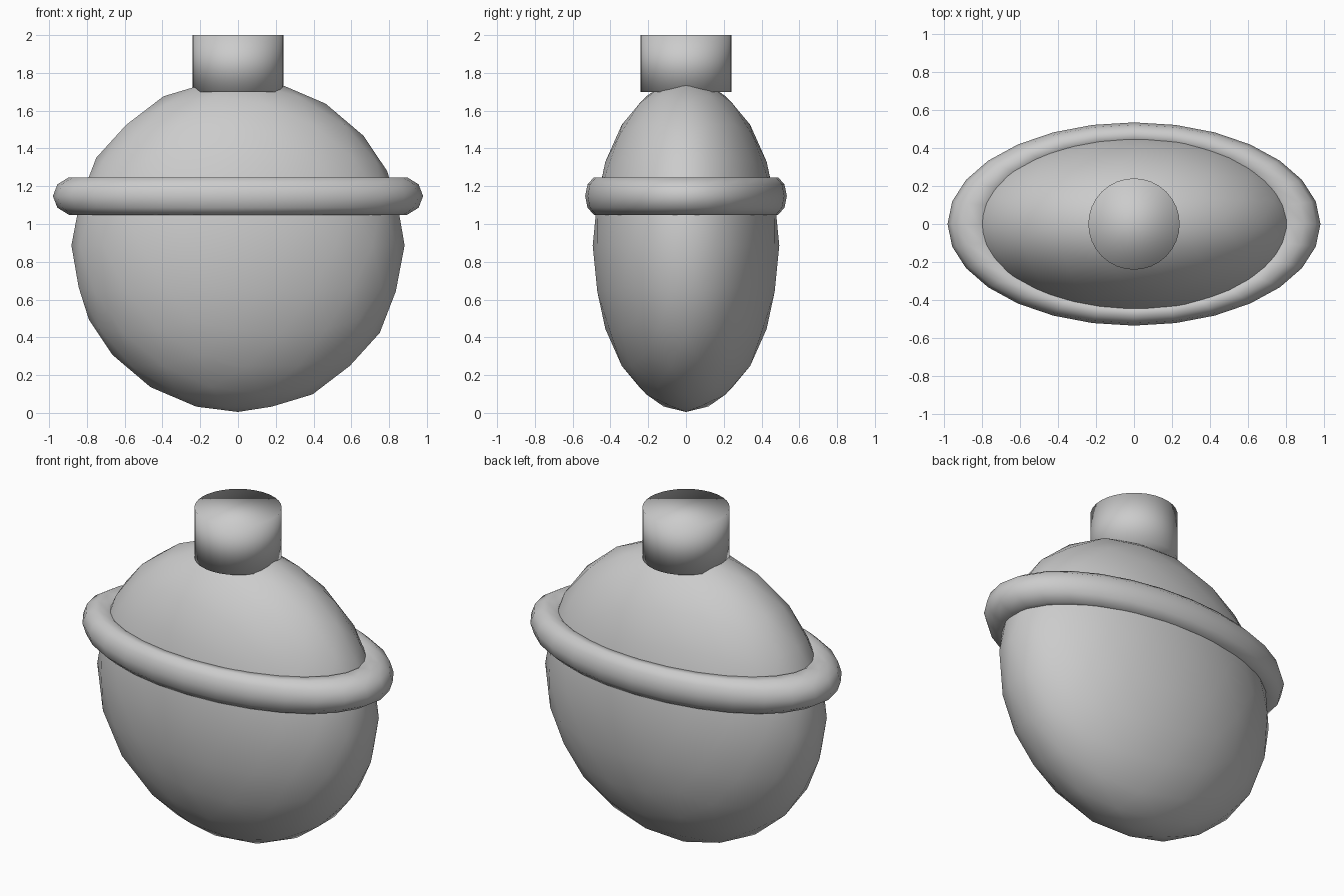
import bpy
import math

if "Cube" in bpy.data.objects:
    bpy.data.objects.remove(bpy.data.objects["Cube"])

grey = bpy.data.materials.new("plain_grey")
grey.diffuse_color = (0.6, 0.6, 0.6, 1.0)
grey.use_nodes = True
grey.node_tree.nodes["Principled BSDF"].inputs["Base Color"].default_value = grey.diffuse_color


def finish(name, scale=(1, 1, 1)):
    """Name, scale, smooth and colour the primitive just added."""
    obj = bpy.context.object
    obj.name = name
    obj.scale = scale
    bpy.ops.object.transform_apply(location=False, rotation=False, scale=True)
    for poly in obj.data.polygons:
        poly.use_smooth = True
    obj.data.materials.clear()
    obj.data.materials.append(grey)
    return obj


# Flattened round body
bpy.ops.mesh.primitive_ico_sphere_add(subdivisions=3, radius=0.882, location=(0, 0, 0.887))
finish("body", (1, 0.56, 1))

# Oval band around the shoulder
bpy.ops.mesh.primitive_torus_add(major_segments=28, minor_segments=10,
                                 major_radius=0.857, minor_radius=0.123,
                                 location=(0, 0, 1.148))
finish("band", (1, 0.545, 0.85))

# Neck, smooth shaded across its caps
bpy.ops.mesh.primitive_cylinder_add(vertices=32, radius=0.24, depth=0.3, location=(0, 0, 1.85))
finish("neck")
